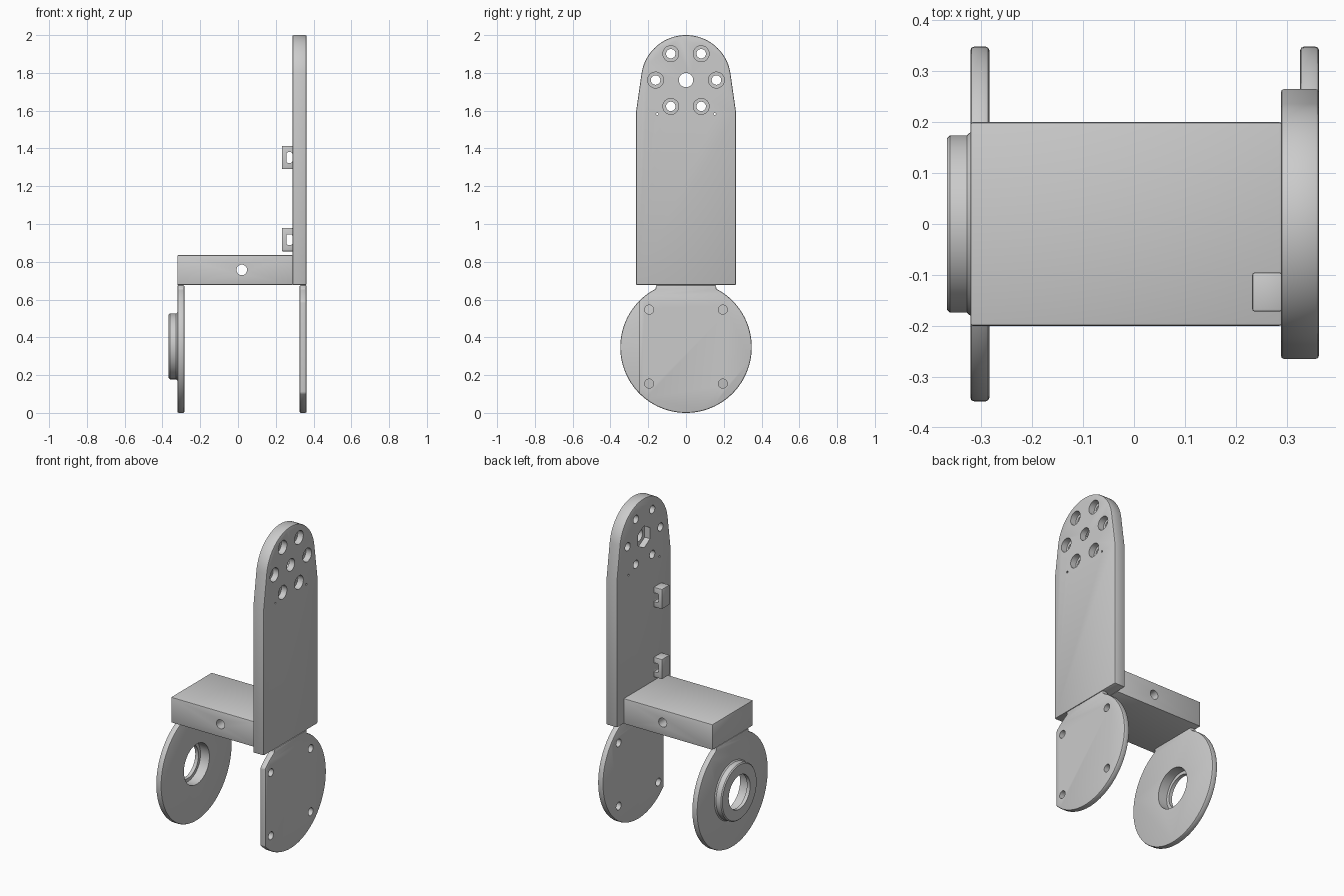
import bpy, bmesh
from math import sin, cos, pi, radians
from mathutils import Matrix, Vector

cube = bpy.data.objects.get("Cube")
if cube:
    bpy.data.objects.remove(cube, do_unlink=True)

GREY = (0.6, 0.6, 0.6, 1.0)
mat = bpy.data.materials.new("plain grey")
mat.use_nodes = True
mat.diffuse_color = GREY
mat.node_tree.nodes["Principled BSDF"].inputs["Base Color"].default_value = GREY


def to_object(name, bm):
    bmesh.ops.recalc_face_normals(bm, faces=bm.faces[:])
    mesh = bpy.data.meshes.new(name)
    bm.to_mesh(mesh)
    bm.free()
    ob = bpy.data.objects.new(name, mesh)
    bpy.context.collection.objects.link(ob)
    mesh.materials.append(mat)
    return ob


def activate(ob):
    bpy.ops.object.select_all(action='DESELECT')
    ob.select_set(True)
    bpy.context.view_layer.objects.active = ob


def slab(name, outline, x0, x1):
    """Extrude a closed (y, z) outline along x."""
    bm = bmesh.new()
    face = bm.faces.new([bm.verts.new((x0, y, z)) for y, z in outline])
    new = bmesh.ops.extrude_face_region(bm, geom=[face])["geom"]
    bmesh.ops.translate(bm, vec=(x1 - x0, 0, 0),
                        verts=[v for v in new if isinstance(v, bmesh.types.BMVert)])
    return to_object(name, bm)


def box(name, xs, ys, zs):
    return slab(name, [(ys[0], zs[0]), (ys[1], zs[0]), (ys[1], zs[1]), (ys[0], zs[1])], *xs)


def circle(y, z, r, n=32, start=0.0):
    return [(y + r * cos(start + 2 * pi * i / n), z + r * sin(start + 2 * pi * i / n))
            for i in range(n)]


def bevel(ob, width):
    m = ob.modifiers.new("bevel", 'BEVEL')
    m.width, m.segments, m.limit_method = width, 2, 'ANGLE'
    m.angle_limit = radians(35)
    activate(ob)
    bpy.ops.object.modifier_apply(modifier=m.name)


def cut(ob, cutter):
    m = ob.modifiers.new("cut", 'BOOLEAN')
    m.operation, m.solver, m.object = 'DIFFERENCE', 'EXACT', cutter
    activate(ob)
    bpy.ops.object.modifier_apply(modifier=m.name)
    bpy.data.objects.remove(cutter, do_unlink=True)


def bore(ob, y, z, r, x0=-1, x1=1, n=32, start=0.0):
    cut(ob, slab("cutter", circle(y, z, r, n, start), x0, x1))


def finish(ob):
    activate(ob)
    bpy.ops.object.shade_smooth_by_angle(angle=radians(30))


# Tall side plate with rounded, tapered top
PIVOT, R_TOP = 1.762, 0.238
BASE, HALF = 0.677, 0.265
outline = [(-HALF, BASE), (HALF, BASE), (HALF, 1.59)]
for i in range(41):
    a = radians(8 + 164 * i / 40)
    outline.append((R_TOP * cos(a), PIVOT + R_TOP * sin(a)))
outline.append((-HALF, 1.59))
plate = slab("side_plate", outline, 0.288, 0.363)
bevel(plate, 0.007)
bore(plate, 0, PIVOT, 0.038)
bore(plate, 0, PIVOT, 0.068, 0.2, 0.325, 6, pi / 2)     # hexagonal pocket
for i in range(6):                                       # counterbored bolt circle
    y, z = 0.161 * cos(i * pi / 3), PIVOT + 0.161 * sin(i * pi / 3)
    bore(plate, y, z, 0.025)
    bore(plate, y, z, 0.042, 0.325, 0.5)
for side in (-1, 1):
    bore(plate, side * 0.152, 1.582, 0.006, n=12)
finish(plate)

# Cross block with a through hole from front to back
block = box("cross_block", (-0.321, 0.29), (-0.2, 0.2), (BASE, 0.835))
bevel(block, 0.005)
drill = slab("cutter", circle(0, 0, 0.028), -1, 1)
drill.matrix_world = Matrix.Translation((0.02, 0, 0.757)) @ Matrix.Rotation(pi / 2, 4, 'Z')
cut(block, drill)
finish(block)

# Round lower discs, each with a short neck up to the body
R_DISC = 0.348


def disc(name, x0, x1, flat=None):
    first, last = radians(117.4), radians(422.6)
    pts = [(0.16, BASE), (-0.16, BASE)]
    for i in range(97):
        a = first + (last - first) * i / 96
        pts.append((R_DISC * cos(a), R_DISC + R_DISC * sin(a)))
    ob = slab(name, pts, x0, x1)
    if flat is not None:
        cut(ob, box("cutter", (-1, 1), (-1, flat), (-1, 0.9)))
    bevel(ob, 0.007)
    return ob


right_disc = disc("flat_sided_disc", 0.326, 0.363, -0.25)
for y in (-0.195, 0.195):
    for z in (0.155, 0.547):
        bore(right_disc, y, z, 0.024)
finish(right_disc)

left_disc = disc("bearing_disc", -0.321, -0.284)
bore(left_disc, 0, R_DISC + 0.004, 0.125, n=64)
finish(left_disc)

# Stepped bearing boss, turned around the x axis
profile = [(-0.32, 0.181), (-0.328, 0.174), (-0.361, 0.174), (-0.367, 0.168),
           (-0.367, 0.105), (-0.345, 0.105), (-0.345, 0.125), (-0.32, 0.125)]
bm = bmesh.new()
ring = [bm.verts.new((x, 0, R_DISC + 0.004 + r)) for x, r in profile]
edges = [bm.edges.new((v, ring[(i + 1) % len(ring)])) for i, v in enumerate(ring)]
bmesh.ops.spin(bm, geom=ring + edges, cent=Vector((0, 0, R_DISC + 0.004)),
               axis=Vector((1, 0, 0)), angle=2 * pi, steps=64)
bmesh.ops.remove_doubles(bm, verts=bm.verts[:], dist=0.0001)
finish(to_object("bearing_boss", bm))

# Two small cable loops on the inner face of the plate
for name, z in (("lower_cable_loop", 0.917), ("upper_cable_loop", 1.352)):
    loop = box(name, (0.232, 0.291), (-0.172, -0.095), (z - 0.062, z + 0.062))
    bevel(loop, 0.005)
    slot = box("cutter", (0.256, 0.288), (-1, 1), (z - 0.028, z + 0.028))
    bevel(slot, 0.008)
    cut(loop, slot)
    finish(loop)
